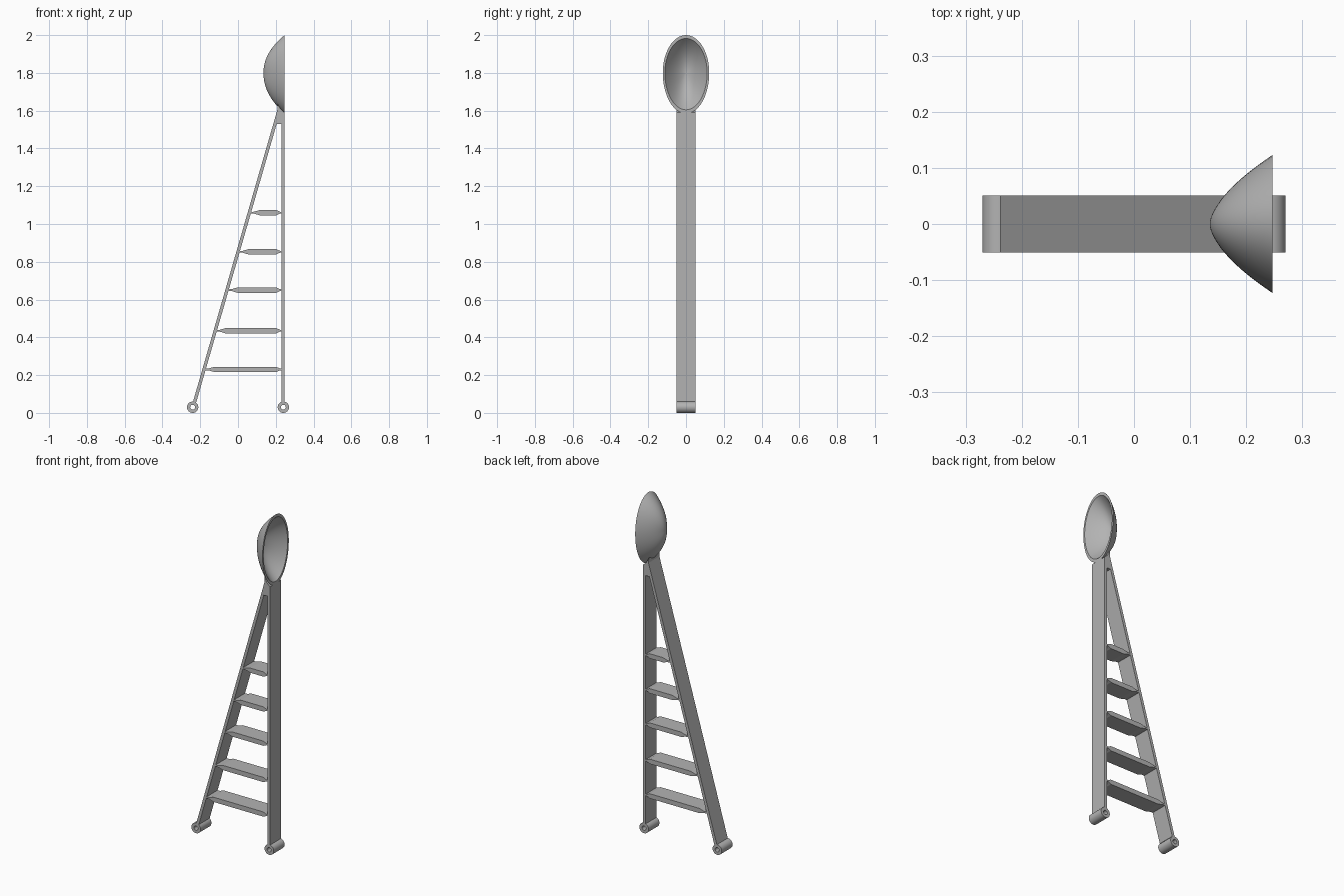
import bpy, bmesh, math

if "Cube" in bpy.data.objects:
    bpy.data.objects.remove(bpy.data.objects["Cube"], do_unlink=True)

GREY = (0.45, 0.45, 0.45, 1)
mat = bpy.data.materials.new("plain_grey")
mat.use_nodes = True
mat.diffuse_color = GREY
mat.node_tree.nodes["Principled BSDF"].inputs["Base Color"].default_value = GREY

HALF = 0.051        # half depth of the frame along y


def finish(bm, name, smooth=False):
    bmesh.ops.recalc_face_normals(bm, faces=bm.faces)
    mesh = bpy.data.meshes.new(name)
    bm.to_mesh(mesh)
    bm.free()
    mesh.materials.append(mat)
    obj = bpy.data.objects.new(name, mesh)
    bpy.context.collection.objects.link(obj)
    if smooth:
        bpy.ops.object.select_all(action='DESELECT')
        obj.select_set(True)
        bpy.context.view_layer.objects.active = obj
        bpy.ops.object.shade_smooth_by_angle(angle=math.radians(35))
    return obj


def prism(name, outline):
    """Extrude an x-z outline across the depth of the frame."""
    bm = bmesh.new()
    face = bm.faces.new([bm.verts.new((x, -HALF, z)) for x, z in outline])
    out = bmesh.ops.extrude_face_region(bm, geom=[face])
    verts = [v for v in out["geom"] if isinstance(v, bmesh.types.BMVert)]
    bmesh.ops.translate(bm, verts=verts, vec=(0, 2 * HALF, 0))
    return finish(bm, name)


def bridge(bm, a, b):
    n = len(a)
    for i in range(n):
        bm.faces.new((a[i], a[(i + 1) % n], b[(i + 1) % n], b[i]))


def slant_x(z):
    """Centre line of the sloping leg."""
    return -0.229 + 0.289 * (z - 0.06)


# Legs and the solid joint where they meet
T = 0.009
prism("upright_leg", [(0.229, 0.055), (0.246, 0.055), (0.246, 1.59), (0.229, 1.59)])
prism("sloping_leg", [(slant_x(z) + s * T, z) for z, s in
                      ((0.055, -1), (0.055, 1), (1.56, 1), (1.56, -1))])
prism("top_joint", [(slant_x(1.53) - T, 1.53), (0.246, 1.53), (0.246, 1.59),
                    (0.224, 1.61), (0.208, 1.64), (slant_x(1.61) - T, 1.61)])

# Rungs with thinned ends
for i, z in enumerate((0.23, 0.435, 0.65, 0.853, 1.06)):
    left, right = slant_x(z), 0.232
    half = [(left, 0.004), (left + 0.025, 0.005), (left + 0.055, 0.014),
            (right - 0.03, 0.014), (right - 0.01, 0.005), (right, 0.004)]
    prism(f"rung_{i + 1}", [(x, z - h) for x, h in half]
          + [(x, z + h) for x, h in reversed(half)])

# Hollow feet tubes
SEG = 40
for name, cx in (("upright_foot", 0.24), ("sloping_foot", -0.24)):
    bm = bmesh.new()
    loops = []
    for r, y in ((0.03, -HALF), (0.03, HALF), (0.013, HALF), (0.013, -HALF)):
        loops.append([bm.verts.new((cx + r * math.cos(math.tau * k / SEG), y,
                                    0.03 + r * math.sin(math.tau * k / SEG)))
                      for k in range(SEG)])
    for k in range(4):
        bridge(bm, loops[k], loops[(k + 1) % 4])
    finish(bm, name, True)

# Spoon bowl: outer shell, flat rim, hollow inside
N, RINGS, RIM_X, MID_Z = 64, 20, 0.247, 1.8


def bowl_ring(bm, t, scale, depth):
    ring = []
    for k in range(N):
        a = math.tau * k / N
        c, s = math.cos(a), math.sin(a)
        power = 1.65 + 0.5 * s * s
        reach = 0.2 if s > 0 else 0.215
        ring.append(bm.verts.new((RIM_X - depth * (1 - t ** power),
                                  0.123 * c * t * scale,
                                  MID_Z + reach * s * t * scale)))
    return ring


bm = bmesh.new()
rims = []
for scale, depth in ((1, 0.112), (0.91, 0.098)):
    rings = [bowl_ring(bm, (k + 1) / RINGS, scale, depth) for k in range(RINGS)]
    for a, b in zip(rings, rings[1:]):
        bridge(bm, a, b)
    tip = bm.verts.new((RIM_X - depth, 0, MID_Z))
    for k in range(N):
        bm.faces.new((tip, rings[0][k], rings[0][(k + 1) % N]))
    rims.append(rings[-1])
bridge(bm, *rims)
finish(bm, "spoon_bowl", True)
